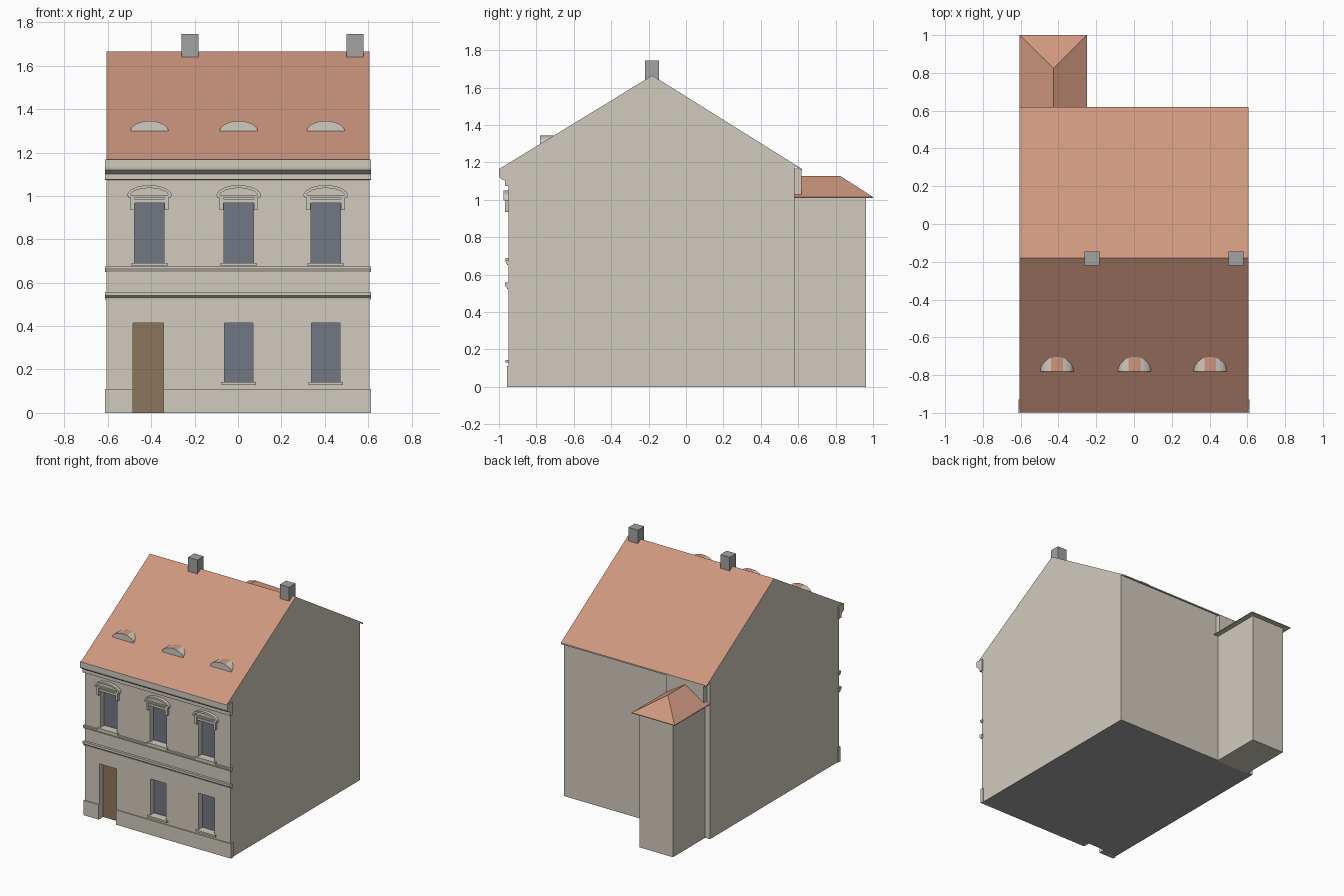
import bpy, bmesh, math
from mathutils import Vector

cube = bpy.data.objects.get("Cube")
if cube:
    bpy.data.objects.remove(cube, do_unlink=True)


def material(name, rgb):
    m = bpy.data.materials.new(name)
    m.use_nodes = True
    m.diffuse_color = (*rgb, 1)
    m.node_tree.nodes["Principled BSDF"].inputs["Base Color"].default_value = (*rgb, 1)
    return m


PLASTER = material("plaster", (0.64, 0.60, 0.52))
TILE = material("roof_tile", (0.62, 0.31, 0.21))
STONE = material("grey_stone", (0.36, 0.36, 0.36))
GLASS = material("window_glass", (0.17, 0.185, 0.225))
WOOD = material("door_wood", (0.27, 0.18, 0.11))

FRONT = -0.95
HALF = 0.605
TRIM = 0.612
BAYS = (-0.408, 0.003, 0.404)


def finish(name, bm, *mats):
    bmesh.ops.recalc_face_normals(bm, faces=bm.faces)
    mesh = bpy.data.meshes.new(name)
    bm.to_mesh(mesh)
    bm.free()
    for m in mats:
        mesh.materials.append(m)
    ob = bpy.data.objects.new(name, mesh)
    bpy.context.collection.objects.link(ob)
    return ob


def prism(name, points, offset, *mats):
    """Extrude a closed outline of 3D points by an offset."""
    bm = bmesh.new()
    face = bm.faces.new([bm.verts.new(p) for p in points])
    ext = bmesh.ops.extrude_face_region(bm, geom=[face], use_keep_orig=True)
    moved = [v for v in ext["geom"] if isinstance(v, bmesh.types.BMVert)]
    bmesh.ops.translate(bm, verts=moved, vec=Vector(offset))
    return finish(name, bm, *mats)


def along_x(name, profile, x0, x1, *mats):
    return prism(name, [(x0, y, z) for y, z in profile], (x1 - x0, 0, 0), *mats)


def box(name, x0, x1, y0, y1, z0, z1, mat):
    return along_x(name, [(y0, z0), (y1, z0), (y1, z1), (y0, z1)], x0, x1, mat)


def paint(ob, rule):
    for p in ob.data.polygons:
        p.material_index = rule(p)


def arc(cx, rx, z0, rz, n):
    return [(cx + rx * math.cos(math.pi * i / n), z0 + rz * math.sin(math.pi * i / n))
            for i in range(n + 1)]


# House body with gables, thin eaves and roof slopes
house = along_x("house_body", [(FRONT, 0), (0.58, 0), (0.58, 1.18), (0.62, 1.155), (0.62, 1.165),
                               (-0.18, 1.665), (-0.995, 1.167), (FRONT, 1.167)],
                -HALF, HALF, PLASTER, TILE, STONE)

# Openings: centre, half width, bottom, top, filling
openings = [("door", -0.414, 0.071, 0, 0.415, WOOD)]
openings += [("lower_window", x, 0.065, 0.143, 0.415, GLASS) for x in BAYS[1:]]
openings += [("upper_window", x, 0.068, 0.69, 0.968, GLASS) for x in BAYS]
DEPTH = 0.05
for name, x, w, z0, z1, mat in openings:
    low = z0 if z0 else -0.1
    cutter = box("cutter", x - w, x + w, FRONT - 0.1, FRONT + DEPTH, low, z1, PLASTER)
    cutter.hide_render = True
    mod = house.modifiers.new("opening", "BOOLEAN")
    mod.object = cutter
    mod.solver = "EXACT"
    bpy.context.view_layer.objects.active = house
    bpy.ops.object.modifier_apply(modifier=mod.name)
    bpy.data.objects.remove(cutter, do_unlink=True)
    box(name, x - w, x + w, FRONT + DEPTH - 0.006, FRONT + DEPTH, z0, z1, mat)
    if mat is GLASS:
        box(name + "_sill", x - w - 0.015, x + w + 0.015, FRONT - 0.016, FRONT + DEPTH / 2,
            z0 - 0.014, z0, PLASTER)


def house_rule(p):
    if 0.5 < p.normal.z < 0.95:
        return 1
    return 2 if p.normal.z < -0.9 and p.center.z < 0.01 else 0


paint(house, house_rule)

# Plinth on both sides of the door
for x0, x1 in ((-TRIM, -0.485), (-0.343, TRIM)):
    box("plinth", x0, x1, FRONT - 0.008, FRONT + 0.02, 0, 0.11, PLASTER)

# Horizontal mouldings across the front
BACK = FRONT + 0.01
along_x("lower_string_course", [(BACK, 0.522), (FRONT - 0.006, 0.522), (FRONT - 0.008, 0.532),
                                (FRONT - 0.018, 0.54), (FRONT - 0.018, 0.557), (BACK, 0.557)],
        -TRIM, TRIM, PLASTER)
along_x("upper_string_course", [(BACK, 0.65), (FRONT - 0.005, 0.65), (FRONT - 0.014, 0.668),
                                (FRONT - 0.014, 0.675), (BACK, 0.675)], -TRIM, TRIM, PLASTER)
along_x("cornice", [(BACK, 1.073), (FRONT - 0.018, 1.075), (FRONT - 0.018, 1.102),
                    (FRONT - 0.032, 1.108), (FRONT - 0.048, 1.12), (-1, 1.13), (-1, 1.167),
                    (BACK, 1.167)], -TRIM, TRIM, PLASTER)

# Arched hoods over the upper windows
for x in BAYS:
    box("window_lintel", x - 0.07, x + 0.07, FRONT - 0.012, BACK, 0.968, 0.985, PLASTER)
    box("hood_ledge", x - 0.1, x + 0.1, FRONT - 0.02, BACK, 0.993, 1.004, PLASTER)
    for s in (-1, 1):
        box("hood_bracket", x + s * 0.07, x + s * 0.088, FRONT - 0.018, BACK, 0.935, 0.993, PLASTER)
    inner = arc(x, 0.088, 1.0, 0.036, 14)
    prism("hood_panel", [(u, FRONT - 0.008, z) for u, z in inner], (0, 0.018, 0), PLASTER)
    ring = arc(x, 0.103, 1.0, 0.05, 14) + inner[::-1]
    prism("hood_arch", [(u, FRONT - 0.025, z) for u, z in ring], (0, 0.035, 0), PLASTER)

# Eyebrow dormers, tiled along the crown
for x in BAYS:
    outline = arc(x, 0.088, 1.298, 0.047, 13)
    dormer = prism("eyebrow_dormer", [(u, -0.78, z) for u, z in outline], (0, 0.09, 0),
                   PLASTER, TILE)
    paint(dormer, lambda p: int(p.normal.z > 0.5 and abs(p.center.x - x) < 0.024))

# Chimneys straddling the ridge
for x in (-0.222, 0.54):
    box("chimney", x - 0.039, x + 0.039, -0.22, -0.145, 1.6, 1.745, STONE)

# Rear annex with a hipped roof
box("annex_walls", -0.565, -0.288, 0.57, 0.962, 0, 1.012, PLASTER)
box("annex_upper_wall", -0.58, -0.27, 0.57, 0.618, 1.012, 1.166, PLASTER)
MID, EAVE = -0.427, 1.01
bm = bmesh.new()
lo = [bm.verts.new((x, y, EAVE)) for x, y in ((-HALF, 0.581), (-0.25, 0.581), (-0.25, 1), (-HALF, 1))]
up = [bm.verts.new((v.co.x, v.co.y, EAVE + 0.005)) for v in lo]
r0, r1 = (bm.verts.new((MID, y, 1.127)) for y in (0.581, 0.825))
bm.faces.new(lo)
for i in range(4):
    j = (i + 1) % 4
    bm.faces.new((lo[i], lo[j], up[j], up[i]))
for f in ((up[0], up[1], r0), (up[1], up[2], r1, r0), (up[2], up[3], r1), (up[3], up[0], r0, r1)):
    bm.faces.new(f)
annex_roof = finish("annex_roof", bm, PLASTER, TILE)
paint(annex_roof, lambda p: int(p.normal.z > -0.5))
